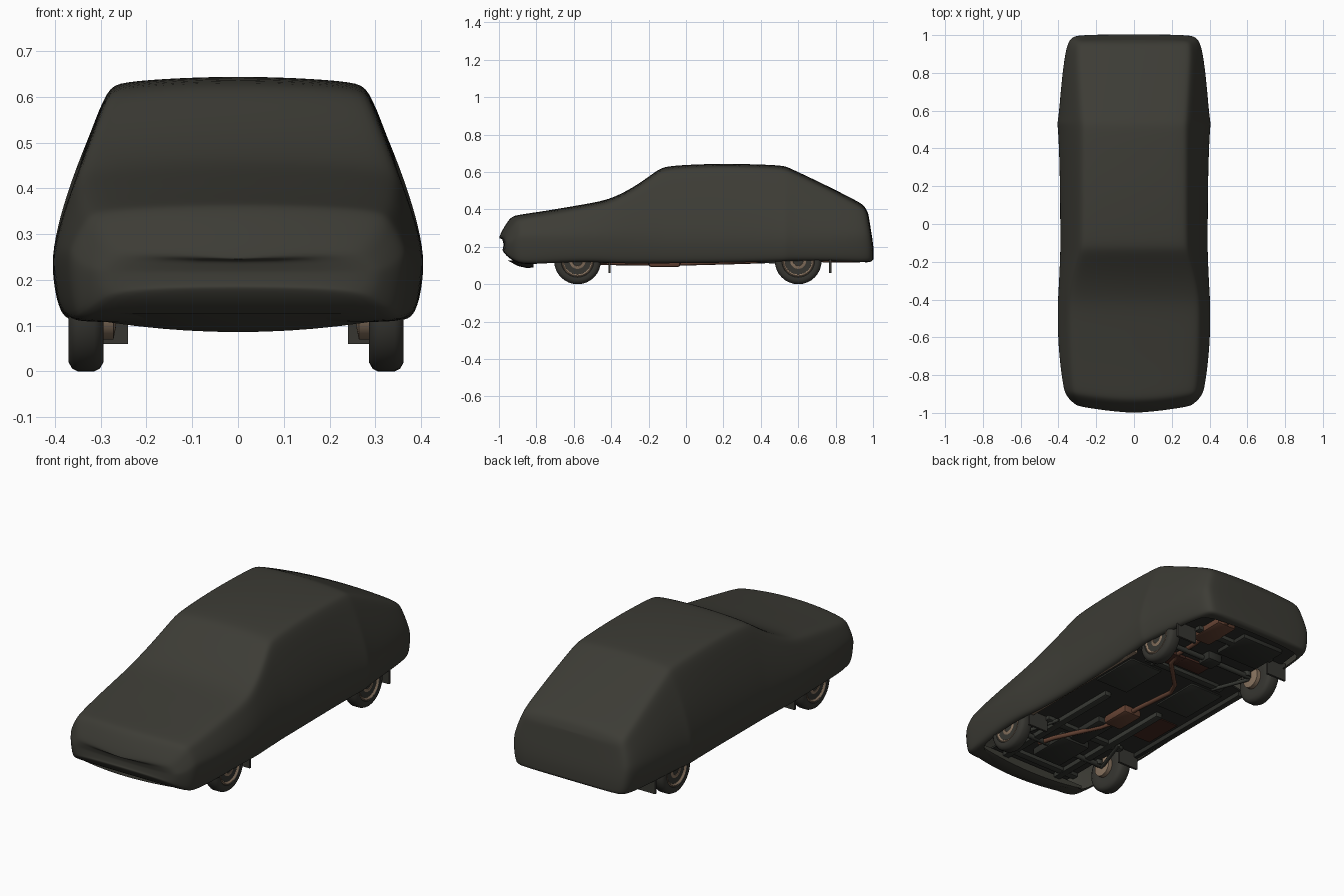
import bpy, bmesh, math
from mathutils import Vector

if "Cube" in bpy.data.objects:
    bpy.data.objects.remove(bpy.data.objects["Cube"])


def material(name, rgb):
    m = bpy.data.materials.new(name)
    m.diffuse_color = (*rgb, 1)
    m.use_nodes = True
    m.node_tree.nodes["Principled BSDF"].inputs["Base Color"].default_value = m.diffuse_color
    return m


COVER = material("olive cover cloth", (0.046, 0.045, 0.036))
RUBBER = material("tyre rubber", (0.038, 0.037, 0.031))
RIM = material("dusty tan metal", (0.25, 0.175, 0.118))
UNDER = material("dark underbody", (0.026, 0.027, 0.023))
RAIL = material("grey chassis", (0.036, 0.038, 0.032))
RUST = material("rusty exhaust", (0.13, 0.055, 0.033))
STAIN = material("dark rust stain", (0.06, 0.022, 0.015))


def finish(name, bm, mat, angle=40, subdiv=0):
    bmesh.ops.recalc_face_normals(bm, faces=bm.faces[:])
    me = bpy.data.meshes.new(name)
    bm.to_mesh(me)
    bm.free()
    ob = bpy.data.objects.new(name, me)
    bpy.context.collection.objects.link(ob)
    me.materials.append(mat)
    if subdiv:
        s = ob.modifiers.new("soften", "SUBSURF")
        s.levels = s.render_levels = subdiv
    bpy.ops.object.select_all(action="DESELECT")
    ob.select_set(True)
    bpy.context.view_layer.objects.active = ob
    if subdiv:
        bpy.ops.object.shade_smooth()
    else:
        bpy.ops.object.shade_smooth_by_angle(angle=math.radians(angle))
    return ob


def box(name, lo, hi, mat, bevel=0.0):
    bm = bmesh.new()
    bmesh.ops.create_cube(bm, size=1)
    for v in bm.verts:
        v.co = Vector([(a + b) / 2 + c * (b - a) for a, b, c in zip(lo, hi, v.co)])
    if bevel:
        bmesh.ops.bevel(bm, geom=bm.edges[:], offset=bevel, segments=2, affect="EDGES", profile=0.5)
    return finish(name, bm, mat)


def slab(name, outline, z0, z1, mat):
    bm = bmesh.new()
    f = bm.faces.new([bm.verts.new((x, y, z0)) for x, y in outline])
    up = bmesh.ops.extrude_face_region(bm, geom=[f])["geom"]
    for v in up:
        if isinstance(v, bmesh.types.BMVert):
            v.co.z = z1
    return finish(name, bm, mat)


def lathe(name, profile, centre, side, mat, n=32):
    # profile holds (outward distance, radius), spun about the x axis
    bm = bmesh.new()
    rings = []
    for x, r in profile:
        rings.append([bm.verts.new((centre[0] + side * x,
                                    centre[1] + r * math.cos(2 * math.pi * i / n),
                                    centre[2] + r * math.sin(2 * math.pi * i / n))) for i in range(n)])
    for a, b in zip(rings, rings[1:]):
        for i in range(n):
            j = (i + 1) % n
            bm.faces.new((a[i], a[j], b[j], b[i]))
    bm.faces.new(rings[0])
    bm.faces.new(rings[-1])
    return finish(name, bm, mat)


def pipe(name, pts, radius, mat):
    cu = bpy.data.curves.new(name, "CURVE")
    cu.dimensions = "3D"
    cu.bevel_depth = radius
    cu.bevel_resolution = 2
    cu.use_fill_caps = True
    sp = cu.splines.new("POLY")
    sp.points.add(len(pts) - 1)
    for p, co in zip(sp.points, pts):
        p.co = (*co, 1)
    cu.materials.append(mat)
    bpy.context.collection.objects.link(bpy.data.objects.new(name, cu))


# Cloth cover: y, top z, top half width, widest half width, hem z
STATIONS = [
    (-1.002, 0.245, 0.24, 0.27, 0.185), (-0.990, 0.278, 0.28, 0.315, 0.155),
    (-0.962, 0.328, 0.31, 0.352, 0.128), (-0.935, 0.363, 0.322, 0.368, 0.113),
    (-0.90, 0.372, 0.330, 0.376, 0.106), (-0.75, 0.393, 0.340, 0.394, 0.112),
    (-0.60, 0.419, 0.345, 0.405, 0.120), (-0.45, 0.444, 0.350, 0.407, 0.118),
    (-0.37, 0.472, 0.345, 0.403, 0.112), (-0.28, 0.520, 0.328, 0.398, 0.112),
    (-0.20, 0.575, 0.307, 0.395, 0.112), (-0.14, 0.620, 0.290, 0.393, 0.112),
    (-0.09, 0.635, 0.286, 0.393, 0.112), (0.15, 0.646, 0.285, 0.394, 0.114),
    (0.35, 0.643, 0.285, 0.398, 0.118), (0.50, 0.637, 0.284, 0.405, 0.122),
    (0.535, 0.630, 0.284, 0.410, 0.124), (0.565, 0.617, 0.287, 0.402, 0.126),
    (0.75, 0.530, 0.296, 0.387, 0.125), (0.90, 0.453, 0.302, 0.368, 0.120),
    (0.945, 0.428, 0.298, 0.350, 0.117), (0.960, 0.406, 0.288, 0.330, 0.119),
    (0.968, 0.375, 0.262, 0.295, 0.135),
]


def section(y, zt, wt, wm, zb):
    zm = 0.25 if zt > 0.33 else 0.5 * (zt + zb)
    crown = 0.012 if zt > 0.3 else 0.004
    edge = min(0.026, (zt - zm) * 0.3)
    pts = [(0.45 * wt, zt - crown * 0.25), (0.90 * wt, zt - crown), (wt, zt - edge)]
    for t in (0.25, 0.5, 0.75, 1.0):
        f = 0.45 * t + 0.55 * math.sin(t * math.pi / 2)
        pts.append((wt + (wm - wt) * f, zt - edge + (zm - zt + edge) * t))
    pts += [(wm - 0.006, (zm + zb) / 2), (wm - 0.018, zb + 0.004), (wm - 0.045, zb)]
    full = [(x, z) for x, z in reversed(pts)] + [(0, zt)] + [(-x, z) for x, z in pts]
    # the tail panel leans outwards to its foot, the nose bows back at its corners
    lean = max(0.0, (y - 0.90) / 0.068) * 0.036
    bow = min(1, max(0.0, (-0.70 - y) / 0.25)) * 0.04
    return [(x, y + lean * min(1, max(0, (0.42 - z) / 0.22)) + bow * (x / 0.34) ** 2, z)
            for x, z in full]


bm = bmesh.new()
rows = [[bm.verts.new(p) for p in section(*s)] for s in STATIONS]
for k, (a, b) in enumerate(zip(rows, rows[1:])):
    for i in range(len(a) - 1):
        bm.faces.new((a[i], a[i + 1], b[i + 1], b[i]))
    if STATIONS[k + 1][0] < -0.85 or STATIONS[k][0] > 0.92:
        bm.faces.new((a[0], b[0], b[-1], a[-1]))
# nose and tail panels as strips across the end rows
for row in (rows[0], rows[-1]):
    n = len(row)
    mid = n // 2
    for i in range(mid - 1):
        bm.faces.new((row[i], row[i + 1], row[n - 2 - i], row[n - 1 - i]))
    bm.faces.new((row[mid - 1], row[mid], row[mid + 1]))
finish("car_cover", bm, COVER, subdiv=2)

# Cloth tucked under the nose, sagging towards the middle
bm = bmesh.new()
strips = []
for i in range(13):
    u = -1 + i / 6
    back, zb = 0.05 * u * u, 0.086 + 0.03 * u * u
    strips.append([bm.verts.new((0.335 * u, y, z)) for y, z in
                   ((-0.955 + back, 0.128), (-0.90 + back, zb + 0.012), (-0.85 + back * 0.5, zb),
                    (-0.815, zb + 0.004), (-0.815, 0.135))])
for a, b in zip(strips, strips[1:]):
    for i in range(4):
        bm.faces.new((a[i], a[i + 1], b[i + 1], b[i]))
finish("nose_tuck", bm, COVER, 60)

# Wheels, hubs, axles and mud flaps
TYRE = [(-0.037, 0.078), (-0.038, 0.105), (-0.030, 0.119), (-0.018, 0.125), (0.018, 0.125),
        (0.030, 0.119), (0.038, 0.105), (0.036, 0.088), (0.028, 0.082)]
HUB = [(-0.030, 0.079), (0.031, 0.086), (0.035, 0.080), (0.026, 0.070), (0.021, 0.055),
       (0.028, 0.043), (0.030, 0.028), (0.022, 0.022), (0.022, 0.004)]
for end, y in (("front", -0.58), ("rear", 0.60)):
    for label, s in (("left", -1), ("right", 1)):
        c = (s * 0.328 - 0.004, y, 0.125)
        tag = f"{end}_{label}"
        lathe(f"{tag}_tyre", TYRE, c, s, RUBBER)
        lathe(f"{tag}_hub", HUB, c, s, RIM)
        lathe(f"{tag}_brake_drum", [(-0.065, 0.03), (-0.06, 0.055), (-0.03, 0.055)], c, s, RIM, 20)
        # dark slots around the hub
        for i in range(8):
            a = 2 * math.pi * i / 8
            lathe(f"{tag}_hub_slot", [(0.0, 0.009), (0.026, 0.009)],
                  (c[0], y + 0.057 * math.cos(a), 0.125 + 0.057 * math.sin(a)), s, UNDER, 8)
        fy = y + 0.165
        x0, x1 = sorted((s * 0.24, s * 0.36))
        box(f"{tag}_mud_flap", (x0, fy, 0.06), (x1, fy + 0.012, 0.16), RUBBER)
        # suspension links
        d = 1 if end == "front" else -1
        pipe(f"{tag}_trailing_arm", [(s * 0.27, y, 0.115), (s * 0.20, y + d * 0.22, 0.125)], 0.01, RAIL)
        pipe(f"{tag}_spring", [(s * 0.25, y, 0.12), (s * 0.24, y, 0.30)], 0.022, RAIL)
    pipe(f"{end}_axle", [(-0.29, y, 0.125), (0.29, y, 0.125)], 0.014, RAIL)

# Floor pan, narrowed at the wheels
half = [(0.25, -0.84), (0.25, -0.43), (0.365, -0.41), (0.365, 0.43), (0.26, 0.45),
        (0.26, 0.76), (0.33, 0.78), (0.31, 0.94)]
slab("floor_pan", half + [(-x, y) for x, y in reversed(half)], 0.145, 0.155, UNDER)
box("right_sill", (0.335, -0.40, 0.118), (0.360, 0.43, 0.145), RIM, 0.004)
box("left_sill", (-0.360, -0.40, 0.118), (-0.335, 0.43, 0.145), UNDER, 0.004)
for s in (-1, 1):
    x0, x1 = sorted((s * 0.15, s * 0.19))
    box("chassis_rail", (x0, -0.82, 0.118), (x1, 0.0, 0.146), RAIL, 0.006)
    x0, x1 = sorted((s * 0.10, s * 0.30))
    box("floor_panel", (x0, 0.06, 0.134), (x1, 0.34, 0.146), RAIL, 0.006)
for y in (-0.76, -0.40, 0.40, 0.80):
    box("cross_member", (-0.25, y - 0.02, 0.122), (0.25, y + 0.02, 0.146), RAIL, 0.006)
box("left_floor_stain", (-0.32, -0.26, 0.140), (-0.20, -0.04, 0.146), STAIN)
box("rear_floor_stain", (-0.06, 0.44, 0.132), (0.10, 0.53, 0.146), STAIN, 0.004)

# Engine sump, gearbox, rear axle casing and tank
box("engine_sump", (-0.09, -0.70, 0.105), (0.09, -0.46, 0.15), UNDER, 0.012)
box("gearbox", (-0.05, -0.46, 0.112), (0.05, -0.22, 0.15), UNDER, 0.012)
box("axle_casing", (-0.045, 0.56, 0.10), (0.045, 0.65, 0.16), UNDER, 0.015)
box("fuel_tank", (-0.24, 0.68, 0.120), (0.02, 0.90, 0.15), UNDER, 0.012)
box("rusty_floor_patch", (0.10, 0.43, 0.127), (0.22, 0.53, 0.146), STAIN, 0.005)

# Exhaust line with two silencers
pipe("exhaust_pipe", [(0.12, -0.61, 0.13), (0.11, -0.50, 0.115), (0.0, -0.26, 0.112), (-0.02, -0.18, 0.112),
                      (-0.02, 0.0, 0.112), (-0.05, 0.23, 0.118), (-0.02, 0.30, 0.12), (0.13, 0.45, 0.125),
                      (0.15, 0.52, 0.14), (0.15, 0.66, 0.14), (0.17, 0.76, 0.135), (0.17, 0.95, 0.132)], 0.012, RUST)
box("middle_silencer", (-0.075, -0.20, 0.092), (0.035, -0.03, 0.138), RUST, 0.014)
box("rear_silencer", (0.105, 0.72, 0.115), (0.225, 0.94, 0.16), RUST, 0.016)
